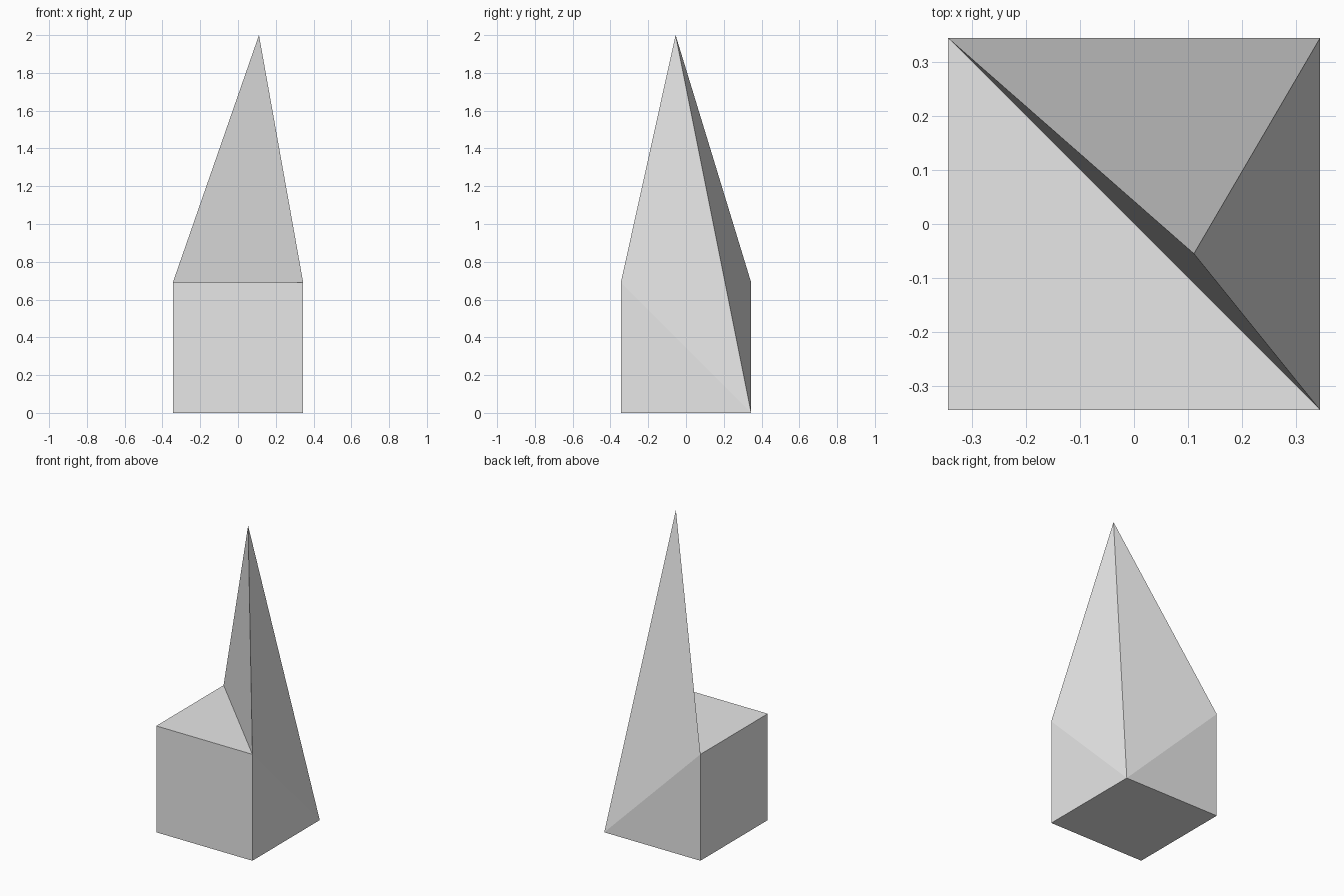
import bpy
import bmesh
from mathutils import Vector

if "Cube" in bpy.data.objects:
    bpy.data.objects.remove(bpy.data.objects["Cube"])

HALF = 0.345
APEX = Vector((0.111, -0.055, 2.0))

grey = bpy.data.materials.new("light grey")
grey.diffuse_color = (0.8, 0.8, 0.8, 1)
grey.use_nodes = True
grey.node_tree.nodes["Principled BSDF"].inputs["Base Color"].default_value = grey.diffuse_color

# Cube standing on the ground
bm = bmesh.new()
bmesh.ops.create_cube(bm, size=2 * HALF)
bmesh.ops.translate(bm, vec=(0, 0, HALF), verts=bm.verts)

# Crease the three faces around the back right top corner
corner = max(bm.verts, key=lambda v: v.co.x + v.co.y + v.co.z)
for face in list(corner.link_faces):
    neighbours = [v for v in face.verts
                  if v is not corner and any(v in e.verts for e in corner.link_edges)]
    bmesh.utils.face_split(face, neighbours[0], neighbours[1])

# Pull that corner up into the spike
corner.co = APEX
bmesh.ops.recalc_face_normals(bm, faces=bm.faces)

mesh = bpy.data.meshes.new("spiked_block")
bm.to_mesh(mesh)
bm.free()
mesh.materials.append(grey)
block = bpy.data.objects.new("spiked_block", mesh)
bpy.context.collection.objects.link(block)
